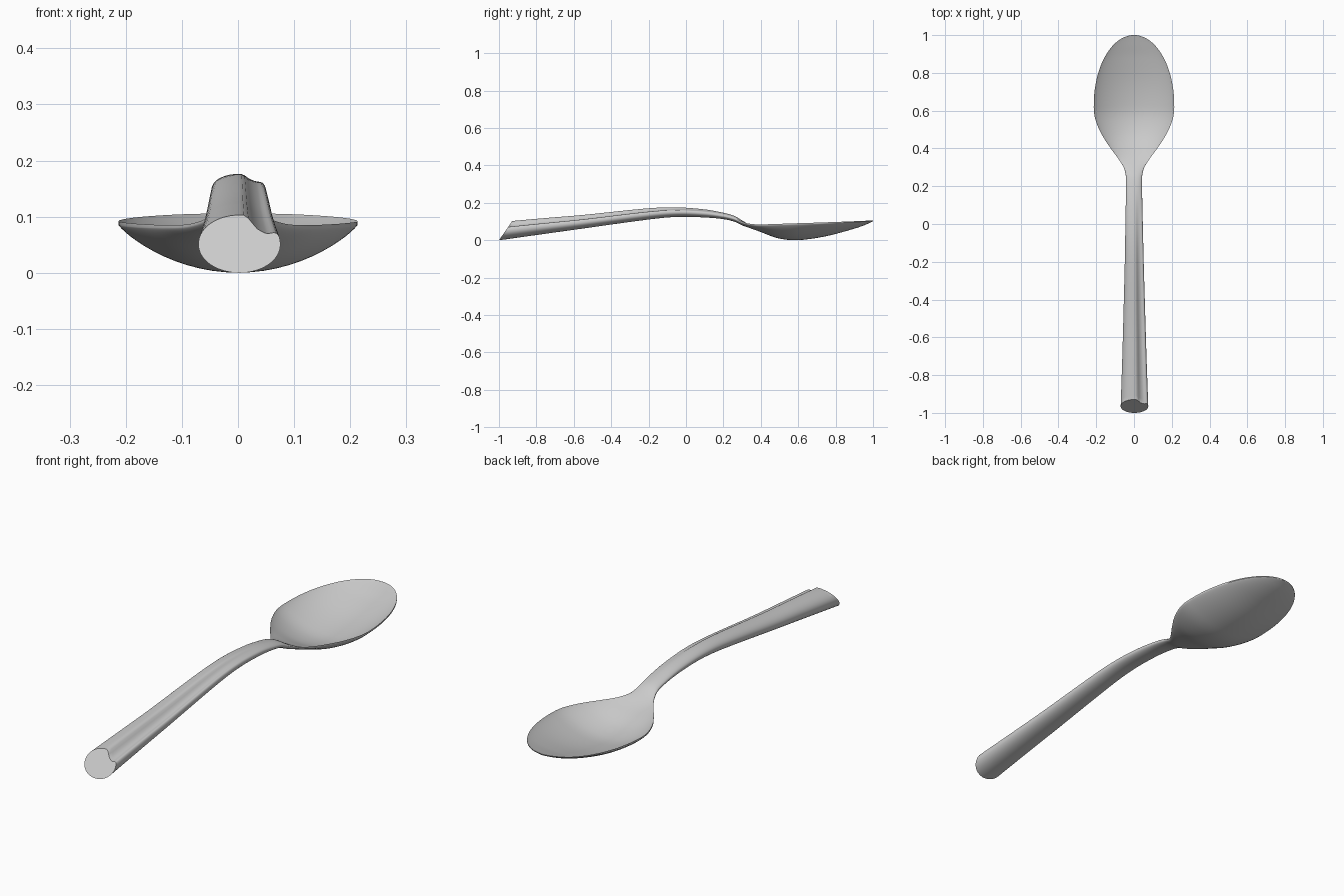
import bpy, bmesh, math

if "Cube" in bpy.data.objects:
    bpy.data.objects.remove(bpy.data.objects["Cube"])

# Stations along the spoon: y, half width, edge z, top z, bottom z,
# edge thickness, section roundness power, groove depth
S = [
    (-1.00, .073, .052, .103, .000, .002, 1.0, .021),
    (-0.60, .061, .092, .131, .056, .002, 1.0, .017),
    (-0.20, .050, .141, .171, .111, .002, 1.0, .011),
    (-0.05, .047, .151, .176, .125, .002, 1.0, .007),
    (0.10, .044, .145, .165, .122, .002, 1.0, .003),
    (0.20, .043, .131, .147, .113, .002, 1.0, .000),
    (0.26, .044, .116, .130, .099, .002, 1.0, .000),
    (0.30, .055, .098, .106, .080, .003, 1.1, .000),
    (0.35, .086, .087, .078, .062, .004, 1.3, .000),
    (0.40, .123, .085, .057, .044, .005, 1.5, .000),
    (0.48, .174, .087, .027, .014, .006, 1.7, .000),
    (0.56, .206, .090, .013, .001, .006, 1.7, .000),
    (0.63, .213, .092, .015, .003, .006, 1.7, .000),
    (0.75, .200, .096, .034, .022, .006, 1.7, .000),
    (0.88, .157, .101, .067, .056, .005, 1.7, .000),
    (0.95, .107, .104, .089, .079, .004, 1.7, .000),
    (1.00, .002, .106, .105, .101, .003, 1.7, .000),
]


def slope(i, k):
    a, b = S[max(i - 1, 0)], S[min(i + 1, len(S) - 1)]
    return (b[k] - a[k]) / (b[0] - a[0])


def station(y):
    """Smooth Hermite interpolation of the stations."""
    i = max(j for j in range(len(S) - 1) if S[j][0] <= y or j == 0)
    h = S[i + 1][0] - S[i][0]
    t = (y - S[i][0]) / h
    out = []
    for k in range(1, 8):
        out.append((2*t**3 - 3*t*t + 1) * S[i][k] + (t**3 - 2*t*t + t) * h * slope(i, k)
                   + (3*t*t - 2*t**3) * S[i + 1][k] + (t**3 - t*t) * h * slope(i + 1, k))
    if y > .63:  # elliptical bowl tip
        out[0] = max(.002, .213 * math.sqrt(max(0, 1 - ((y - .63) / .37) ** 2)))
    return out


def smooth(a, b, x):
    t = min(1, max(0, (x - a) / (b - a)))
    return t * t * (3 - 2 * t)


def section(y, n=28):
    """Closed cross-section: upper surface right to left, lower surface back."""
    w, zr, zt, zb, e, p, g = station(y)
    shear = .69 * max(0, (-.7 - y) / .3)  # oblique handle end
    pts = []
    for side in (1, -1):
        for j in range(n + 1):
            a = math.pi * j / n
            u = math.cos(a) * side
            s = max(0, math.sin(a)) ** p
            if side == 1:
                z = zr + (zt - zr) * s
                z -= g * smooth(.1, .5, u) * (1 - smooth(.62, 1, u))
            else:
                z = zr - e + (zb - zr + e) * s
            pts.append((w * u + .12 * g, y + shear * (z - zb), z))
    return pts


# Spoon: handle and bowl in one continuous loft
ys = [-1 + 1.2 * i / 40 for i in range(40)]
ys += [.2 + .43 * i / 36 for i in range(36)]
ys += [.63 + .37 * math.sin(math.pi / 2 * i / 30) for i in range(31)]
bm = bmesh.new()
rings = [[bm.verts.new(c) for c in section(y)] for y in ys]
for A, B in zip(rings, rings[1:]):
    for j in range(len(A)):
        k = (j + 1) % len(A)
        bm.faces.new((A[j], A[k], B[k], B[j]))
cap = bm.faces.new(rings[0])
bm.faces.new(rings[-1])
# Slightly softened rim of the cut handle end
bmesh.ops.inset_region(bm, faces=[cap], thickness=.003, depth=.002)
bmesh.ops.recalc_face_normals(bm, faces=bm.faces)

mesh = bpy.data.meshes.new("spoon")
bm.to_mesh(mesh)
bm.free()
spoon = bpy.data.objects.new("spoon", mesh)
bpy.context.collection.objects.link(spoon)
bpy.context.view_layer.objects.active = spoon
spoon.select_set(True)
bpy.ops.object.shade_smooth_by_angle(angle=math.radians(40))
